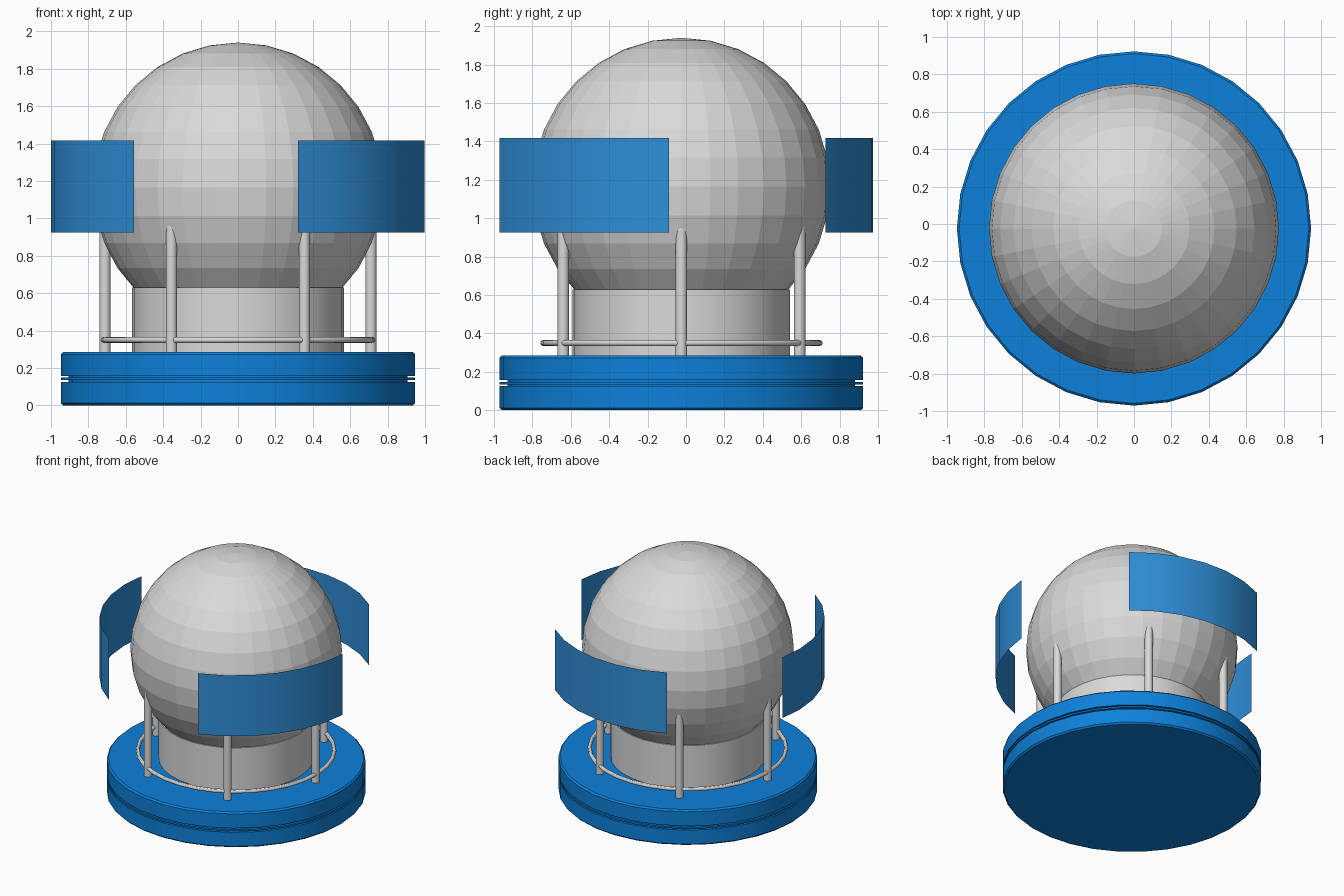
import bpy, bmesh, math
from mathutils import Vector

if "Cube" in bpy.data.objects:
    bpy.data.objects.remove(bpy.data.objects["Cube"])

CY = -0.024   # the round body sits slightly in front of the origin


def material(name, rgb):
    m = bpy.data.materials.new(name)
    m.diffuse_color = (*rgb, 1)
    m.use_nodes = True
    m.node_tree.nodes["Principled BSDF"].inputs["Base Color"].default_value = m.diffuse_color
    return m


GREY = material("light grey", (0.70, 0.70, 0.70))
BLUE = material("base blue", (0.004, 0.22, 0.70))
PANEL = material("panel blue", (0.028, 0.27, 0.68))


def finish(ob, name, mat, smooth=True):
    ob.name = name
    ob.data.materials.append(mat)
    if smooth:
        bpy.ops.object.select_all(action='DESELECT')
        ob.select_set(True)
        bpy.context.view_layer.objects.active = ob
        bpy.ops.object.shade_smooth_by_angle(angle=math.radians(30))
    return ob


def from_bmesh(bm, name, mat):
    me = bpy.data.meshes.new(name)
    bm.to_mesh(me)
    bm.free()
    ob = bpy.data.objects.new(name, me)
    bpy.context.collection.objects.link(ob)
    return finish(ob, name, mat)


def lathe(name, profile, mat, sides=32):
    """Revolve (radius, z) points, capping both ends."""
    bm = bmesh.new()
    rings = [[bm.verts.new((r * math.cos(2 * math.pi * i / sides),
                            CY + r * math.sin(2 * math.pi * i / sides), z))
              for i in range(sides)] for r, z in profile]
    for a, b in zip(rings, rings[1:]):
        for i in range(sides):
            j = (i + 1) % sides
            bm.faces.new((a[i], a[j], b[j], b[i]))
    bm.faces.new(rings[0][::-1])
    bm.faces.new(rings[-1])
    return from_bmesh(bm, name, mat)


# Base disc with two narrow grooves and a thin rib between them
R, G = 0.947, 0.905
lathe("base", [(R - 0.012, 0), (R, 0.012), (R, 0.125), (G, 0.125), (G, 0.135),
               (R, 0.135), (R, 0.148), (G, 0.148), (G, 0.158), (R, 0.158),
               (R, 0.273), (R - 0.012, 0.285)], BLUE)

# Neck between base and globe
lathe("neck", [(0.567, 0.28), (0.567, 0.63)], GREY)

# Faceted globe
bpy.ops.mesh.primitive_uv_sphere_add(segments=32, ring_count=16, radius=0.775,
                                     location=(0, CY, 1.165))
finish(bpy.context.object, "globe", GREY, smooth=False)

# Six posts running from the base into the globe
for k in range(6):
    a = k * math.pi / 3
    bpy.ops.mesh.primitive_cylinder_add(
        vertices=16, radius=0.03, depth=0.70,
        location=(0.711 * math.cos(a), CY + 0.711 * math.sin(a), 0.63))
    finish(bpy.context.object, f"post_{k + 1}", GREY)

# Thin rail tying the posts together
bpy.ops.mesh.primitive_torus_add(major_radius=0.72, minor_radius=0.015,
                                 major_segments=32, minor_segments=12,
                                 location=(0, CY, 0.35))
finish(bpy.context.object, "rail", GREY)

# Three curved floating panels, single sheets
for k in range(3):
    bm = bmesh.new()
    cols = []
    for i in range(7):
        a = math.radians(48.75 + 120 * k + 11.25 * i)
        cols.append([bm.verts.new((math.cos(a), CY + math.sin(a), z))
                     for z in (0.925, 1.417)])
    for p, q in zip(cols, cols[1:]):
        bm.faces.new((p[0], q[0], q[1], p[1]))
    from_bmesh(bm, f"curved_panel_{k + 1}", PANEL)
